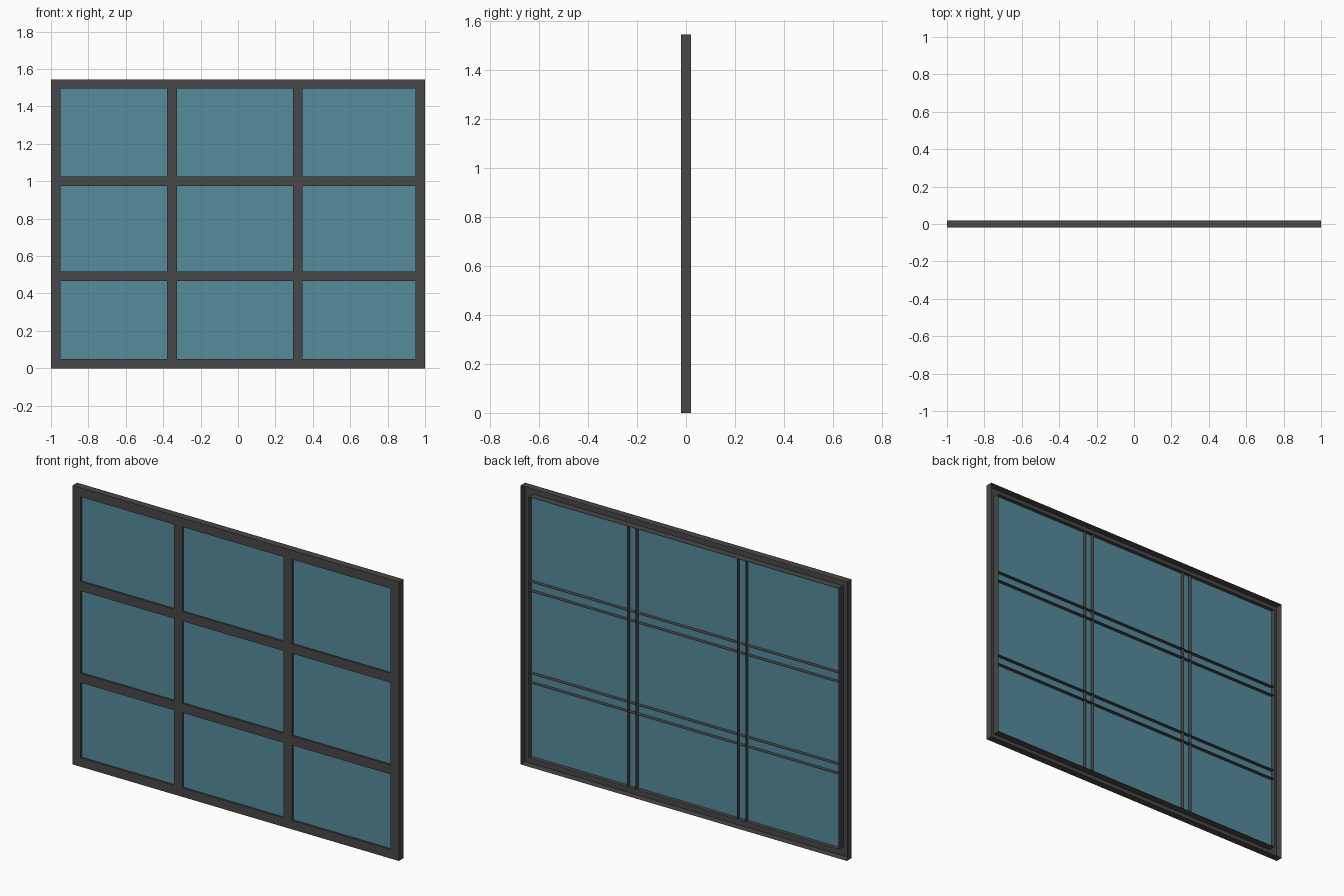
import bpy
import bmesh

if "Cube" in bpy.data.objects:
    bpy.data.objects.remove(bpy.data.objects["Cube"], do_unlink=True)

HALF_W, HEIGHT, BORDER = 1.0, 1.545, 0.05
FRONT, BACK = -0.02, 0.02
GLASS_FRONT, GLASS_BACK = -0.01, -0.003
IN_X, IN_LOW, IN_HIGH = HALF_W - BORDER, BORDER, HEIGHT - BORDER


def material(name, colour):
    mat = bpy.data.materials.new(name)
    mat.use_nodes = True
    mat.diffuse_color = colour
    mat.node_tree.nodes["Principled BSDF"].inputs["Base Color"].default_value = colour
    return mat


def finish(name, bm, mat):
    mesh = bpy.data.meshes.new(name)
    bm.to_mesh(mesh)
    bm.free()
    obj = bpy.data.objects.new(name, mesh)
    mesh.materials.append(mat)
    bpy.context.collection.objects.link(obj)
    return obj


def rectangle(bm, x0, x1, z0, z1, y):
    """Four corners, counter-clockwise as seen from the front."""
    return [bm.verts.new((x, y, z)) for x, z in ((x0, z0), (x1, z0), (x1, z1), (x0, z1))]


def bar(name, x0, x1, z0, z1, mat):
    """Folded bar: a front face with two long side walls, open at the back."""
    bm = bmesh.new()
    front = rectangle(bm, x0, x1, z0, z1, FRONT)
    back = rectangle(bm, x0, x1, z0, z1, BACK)
    bm.faces.new(front)
    first = 1 if z1 - z0 > x1 - x0 else 0
    for i in (first, first + 2):
        j = (i + 1) % 4
        bm.faces.new((front[j], front[i], back[i], back[j]))
    return finish(name, bm, mat)


def frame(name, mat):
    """Hollow border: mitred front faces, outer walls and inner walls."""
    bm = bmesh.new()
    outer = (-HALF_W, HALF_W, 0, HEIGHT)
    inner = (-IN_X, IN_X, IN_LOW, IN_HIGH)
    of, ob = [rectangle(bm, *outer, y) for y in (FRONT, BACK)]
    nf, nb = [rectangle(bm, *inner, y) for y in (FRONT, BACK)]
    for i in range(4):
        j = (i + 1) % 4
        bm.faces.new((of[i], of[j], nf[j], nf[i]))
        bm.faces.new((of[j], of[i], ob[i], ob[j]))
        bm.faces.new((nf[i], nf[j], nb[j], nb[i]))
    return finish(name, bm, mat)


def pane(name, mat):
    bm = bmesh.new()
    front = rectangle(bm, -IN_X, IN_X, IN_LOW, IN_HIGH, GLASS_FRONT)
    back = rectangle(bm, -IN_X, IN_X, IN_LOW, IN_HIGH, GLASS_BACK)
    bm.faces.new(front)
    bm.faces.new(back[::-1])
    return finish(name, bm, mat)


metal = material("dark grey metal", (0.065, 0.065, 0.065, 1))
glass = material("teal glass", (0.093, 0.262, 0.337, 1))

# Border and glazing
frame("outer_frame", metal)
pane("glass_pane", glass)

# Upright bars
for side, x in (("right", -0.353), ("left", 0.32)):
    bar(side + "_upright_bar", x - 0.026, x + 0.026, IN_LOW, IN_HIGH, metal)

# Cross bars
for level, z in (("lower", 0.492), ("upper", 1.0)):
    bar(level + "_cross_bar", -IN_X, IN_X, z - 0.026, z + 0.026, metal)
